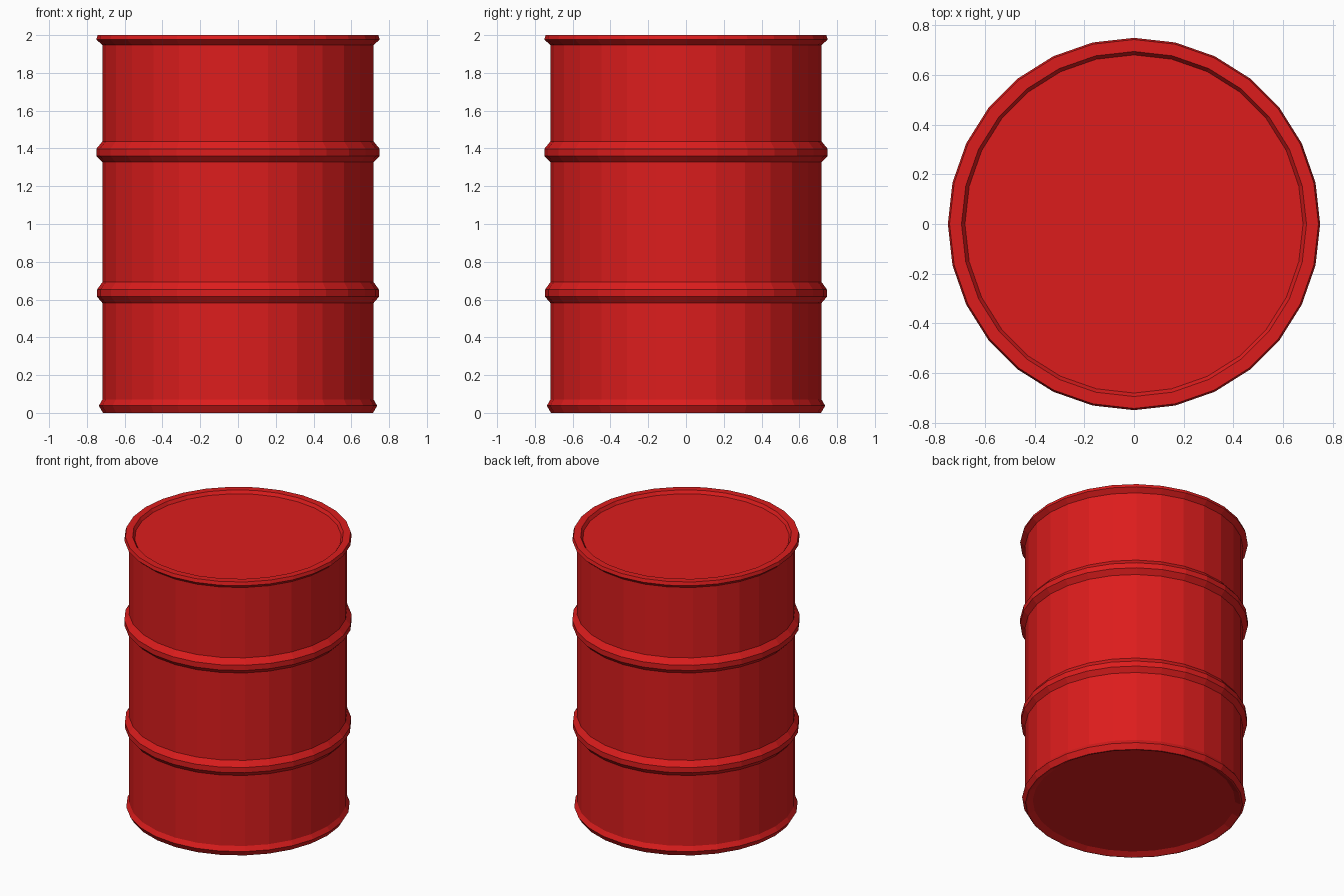
import bpy, bmesh
from math import cos, sin, tau

if "Cube" in bpy.data.objects:
    bpy.data.objects.remove(bpy.data.objects["Cube"])

SIDES = 28


def lathe(name, profile, mat):
    """Spin a closed (radius, z) profile into a flat-shaded solid with end caps."""
    bm = bmesh.new()
    rings = [[bm.verts.new((r * cos(tau * i / SIDES), r * sin(tau * i / SIDES), z))
              for i in range(SIDES)] for r, z in profile]
    for a, b in zip(rings, rings[1:]):
        for i in range(SIDES):
            j = (i + 1) % SIDES
            bm.faces.new((a[i], a[j], b[j], b[i]))
    bm.faces.new(rings[0][::-1])
    bm.faces.new(rings[-1])
    bmesh.ops.recalc_face_normals(bm, faces=bm.faces)
    mesh = bpy.data.meshes.new(name)
    bm.to_mesh(mesh)
    bm.free()
    mesh.materials.append(mat)
    obj = bpy.data.objects.new(name, mesh)
    bpy.context.collection.objects.link(obj)
    return obj


def rib(z, r):
    """Raised hoop with bevelled top and bottom, centred on z."""
    return [(BODY, z - 0.055), (r, z - 0.022), (r, z + 0.016), (BODY, z + 0.055)]


BODY = 0.718
red = bpy.data.materials.new("red_paint")
red.diffuse_color = (0.72, 0.012, 0.012, 1)
red.use_nodes = True
red.node_tree.nodes["Principled BSDF"].inputs["Base Color"].default_value = red.diffuse_color

# Drum: recessed base, bottom lip, two hoops, top lip, recessed lid
bottom = [(0.667, 0.02), (0.705, 0.0), (0.715, 0.0), (0.737, 0.038), (BODY, 0.07)]
top = [(BODY, 1.948), (0.75, 1.976), (0.743, 2.0), (0.695, 2.0), (0.681, 1.978)]
lathe("drum", bottom + rib(0.637, 0.746) + rib(1.382, 0.75) + top, red)
